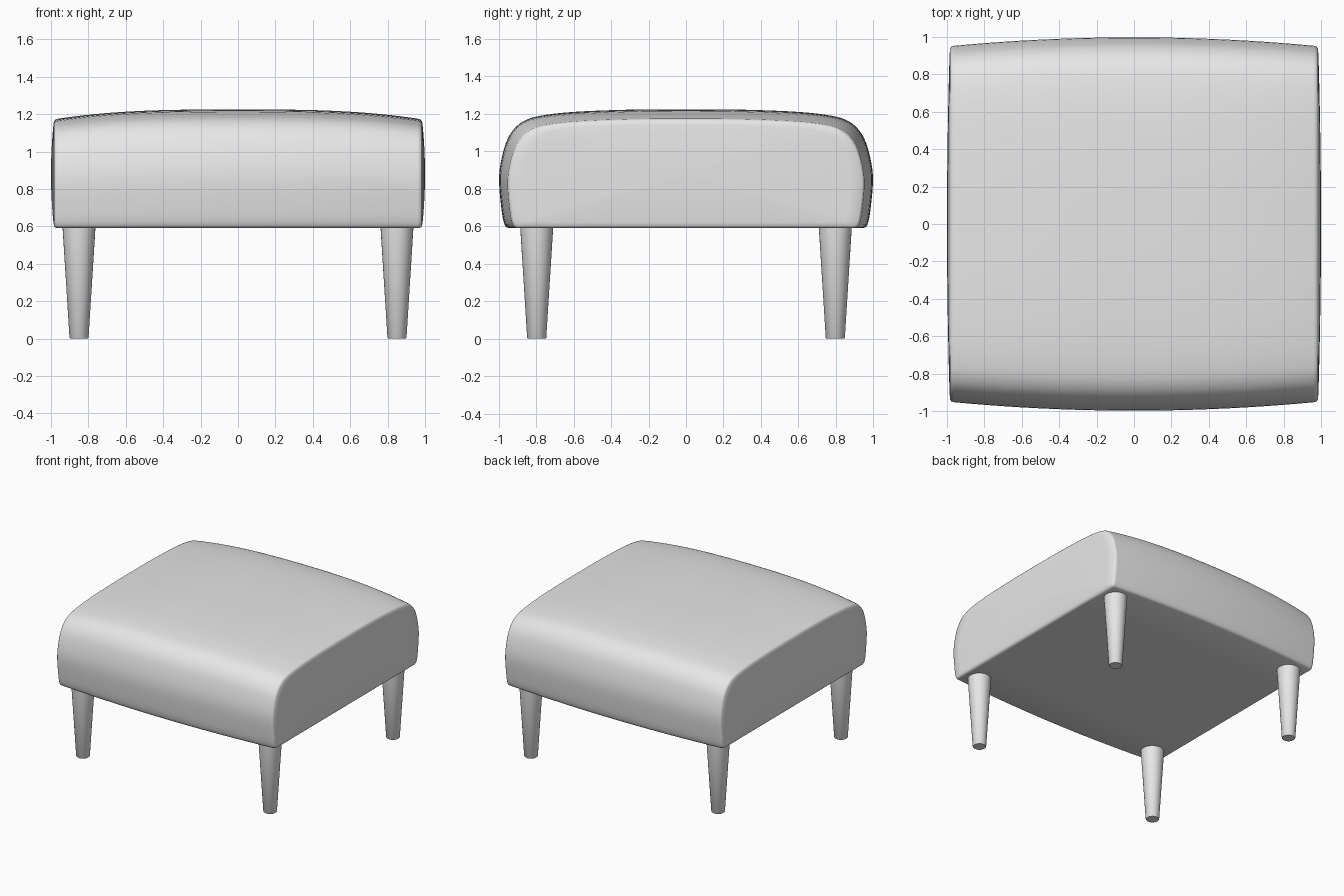
import bpy, bmesh, math
from mathutils import Vector

cube = bpy.data.objects.get("Cube")
if cube:
    bpy.data.objects.remove(cube, do_unlink=True)

grey = bpy.data.materials.new("soft_grey")
grey.use_nodes = True
grey.diffuse_color = (0.8, 0.8, 0.8, 1)
grey.node_tree.nodes["Principled BSDF"].inputs["Base Color"].default_value = (0.8, 0.8, 0.8, 1)

BASE = 0.59      # underside of the cushion
MIDDLE = 0.88    # height the end faces bulge around


def finish(bm, name, angle):
    bmesh.ops.recalc_face_normals(bm, faces=bm.faces)
    mesh = bpy.data.meshes.new(name)
    bm.to_mesh(mesh)
    bm.free()
    obj = bpy.data.objects.new(name, mesh)
    bpy.context.collection.objects.link(obj)
    mesh.materials.append(grey)
    bpy.ops.object.select_all(action='DESELECT')
    obj.select_set(True)
    bpy.context.view_layer.objects.active = obj
    bpy.ops.object.shade_smooth_by_angle(angle=math.radians(angle))
    return obj


def loft(bm, rings):
    """Skin a list of equal closed rings, with capped ends."""
    loops = [[bm.verts.new(p) for p in ring] for ring in rings]
    for a, b in zip(loops, loops[1:]):
        for i in range(len(a)):
            j = (i + 1) % len(a)
            bm.faces.new((a[i], a[j], b[j], b[i]))
    bm.faces.new(loops[0])
    bm.faces.new(loops[-1])


def smooth_path(points, steps):
    """Catmull-Rom curve through the points."""
    pts = [Vector(p) for p in points]
    out = []
    for i in range(len(pts) - 1):
        a, b = pts[max(i - 1, 0)], pts[i]
        c, d = pts[i + 1], pts[min(i + 2, len(pts) - 1)]
        for k in range(steps):
            t = k / steps
            out.append(0.5 * (2 * b + (c - a) * t + (2 * a - 5 * b + 4 * c - d) * t ** 2
                              + (3 * b - a - 3 * c + d) * t ** 3))
    return out + [pts[-1]]


# Cushion cross-section: crowned top, soft shoulder, tight lower edge
half = smooth_path([(0, 1.225), (0.3, 1.223), (0.6, 1.211), (0.78, 1.19), (0.87, 1.16),
                    (0.93, 1.105), (0.97, 1.02), (0.998, 0.87), (0.985, 0.69),
                    (0.968, 0.608), (0.945, BASE)], 4)
half += [Vector((y, BASE)) for y in (0.6, 0.3, 0)]
profile = half + [Vector((-p.x, p.y)) for p in reversed(half[1:-1])]


def section(x, inset=0.0, shrink=1.0):
    """Cross-section at x, narrower and lower towards the ends."""
    u = min(abs(x) / 0.97, 1)
    wide = 1 - 0.046 * u ** 2
    tall = 1 - 0.08 * u ** 3
    ring = []
    for p in profile:
        y, z = p.x * wide, BASE + (p.y - BASE) * tall
        y *= (1 - inset / 0.95) * shrink
        z = MIDDLE + (z - MIDDLE) * (1 - inset / 0.29) * shrink
        ring.append((x, y, z))
    return ring


end = [section(0.965 * math.sin(math.pi / 2 * i / 14)) for i in range(1, 15)]
end += [section(0.977, 0.004), section(0.984, 0.012)]
for r in (0.93, 0.8, 0.6, 0.4, 0.2, 0.03):
    end.append(section(0.985 + 0.015 * (1 - r ** 2), 0.012, r))
mirrored = [[(-x, y, z) for x, y, z in ring] for ring in reversed(end)]
bm = bmesh.new()
loft(bm, mirrored + [section(0)] + end)
finish(bm, "cushion", 60)

# Four tapered round legs
for sy, row in ((-1, "front"), (1, "back")):
    for sx, side in ((-1, "right"), (1, "left")):
        bm = bmesh.new()
        rings = []
        for z, r in ((0, 0.047), (0.005, 0.051), (0.61, 0.089)):
            rings.append([(sx * 0.85 + r * math.cos(a), sy * 0.797 + r * math.sin(a), z)
                          for a in (math.tau * i / 32 for i in range(32))])
        loft(bm, rings)
        finish(bm, f"{row}_{side}_leg", 35)
